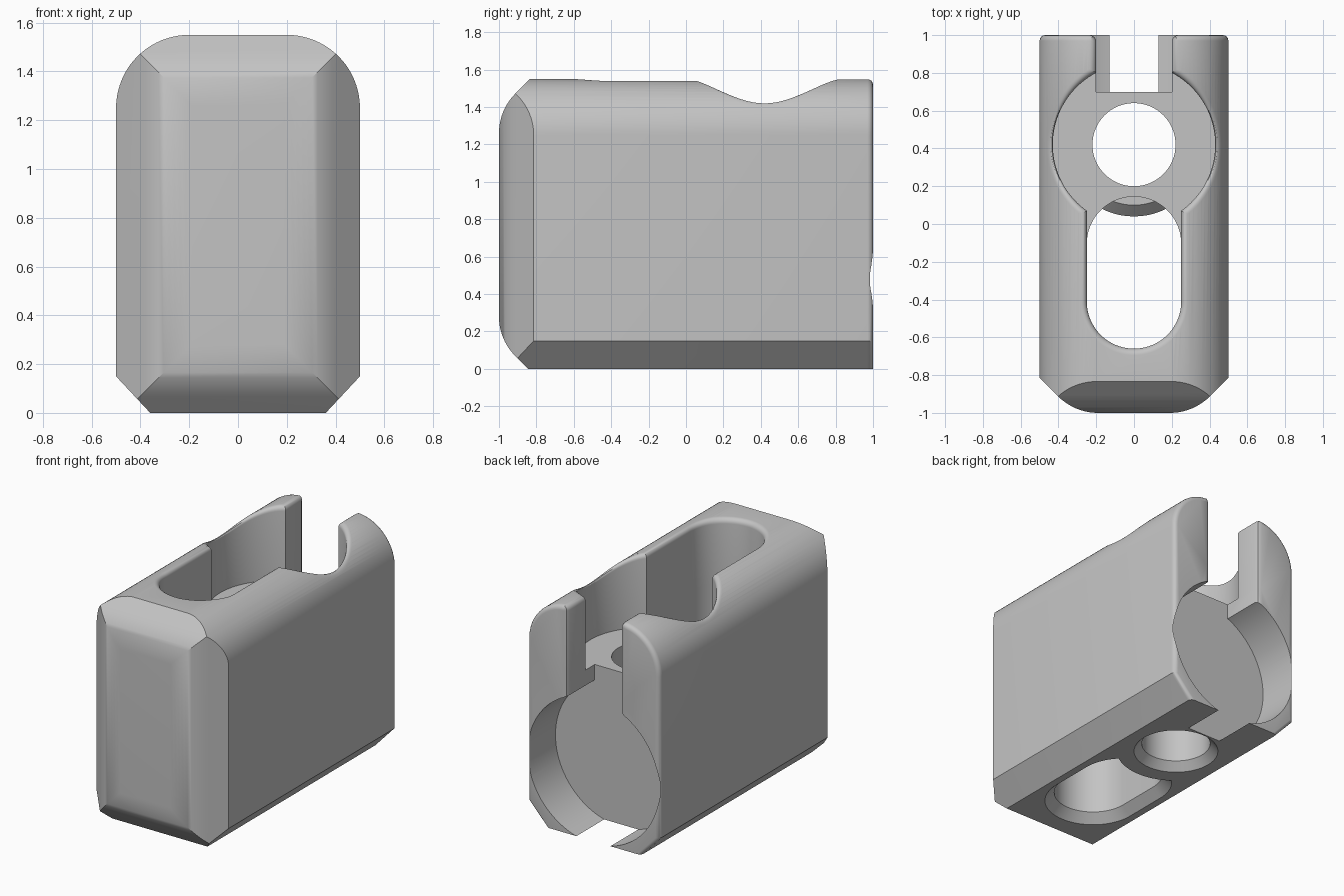
import bpy, bmesh
from math import cos, sin, acos, sqrt, radians, degrees

cube = bpy.data.objects.get("Cube")
if cube:
    bpy.data.objects.remove(cube)

HOLE_Y = 0.42      # centre of the round pocket and its hole
FILLET = 0.035     # rounding of the upper rim
FLOOR = 1.04       # height of the pocket floor


def arc(cx, cy, r, start, end, n=20):
    angles = [radians(start + (end - start) * i / n) for i in range(n + 1)]
    return [(cx + r * cos(a), cy + r * sin(a)) for a in angles]


def mirrored(half):
    """Close a right-hand half outline across the centre line."""
    return half + [(-x, y) for x, y in reversed(half) if x > 1e-5]


def loft(name, rings):
    """Solid skinned through equal-length closed rings of 3D points."""
    bm = bmesh.new()
    loops = [[bm.verts.new(p) for p in ring] for ring in rings]
    n = len(loops[0])
    for a, b in zip(loops, loops[1:]):
        for i in range(n):
            j = (i + 1) % n
            bm.faces.new((a[i], a[j], b[j], b[i]))
    bm.faces.new(loops[0])
    bm.faces.new(loops[-1])
    bmesh.ops.recalc_face_normals(bm, faces=bm.faces)
    mesh = bpy.data.meshes.new(name)
    bm.to_mesh(mesh)
    bm.free()
    obj = bpy.data.objects.new(name, mesh)
    bpy.context.collection.objects.link(obj)
    return obj


def upright(name, levels):
    """Solid from (plan outline, height) levels."""
    return loft(name, [[(x, y, z) for x, y in pts] for pts, z in levels])


def carve(target, tool, operation='DIFFERENCE'):
    bpy.ops.object.select_all(action='DESELECT')
    bpy.context.view_layer.objects.active = target
    target.select_set(True)
    mod = target.modifiers.new("carve", 'BOOLEAN')
    mod.operation = operation
    mod.solver = 'EXACT'
    mod.object = tool
    bpy.ops.object.modifier_apply(modifier=mod.name)
    bpy.data.objects.remove(tool)


def body_section(inset):
    return mirrored([(0.36 - inset, 0), (0.5 - inset, 0.15)]
                    + arc(0.2, 1.25, 0.3 - inset, 0, 90))


def top_height(x):
    over = min(max(abs(x) - 0.2, 0), 0.3)
    return 1.25 + sqrt(0.09 - over * over)


def back_gap(w):
    """Half of the rear gap, flared at the back face."""
    return [(0.2 + w + dx, y) for dx, y in
            ((0, 0.97), (0.009, 0.99), (0.03, 1.0), (0.03, 1.1))]


def keyhole(w):
    """Plan of long slot, round pocket and rear gap, grown by w."""
    r = 0.43 + w
    low = -degrees(acos((0.25 + w) / r))
    high = degrees(acos((0.2 + w) / r))
    return mirrored(arc(0, -0.41, 0.25 + w, -90, 0)
                    + arc(0, HOLE_Y, r, low, high, 40) + back_gap(w))


def stadium(w):
    return mirrored(arc(0, -0.41, 0.25 + w, -90, 0)
                    + arc(0, -0.105, 0.25 + w, 0, 90))


def disc(r):
    return arc(0, HOLE_Y, r, 0, 354.375, 63)


# Main block, rounded toward the back face
sections = [(0, -1.1), (0, 0.97)]
sections += [(0.03 * (1 - cos(radians(a))), 0.97 + 0.03 * sin(radians(a)))
             for a in (22.5, 45, 67.5, 90)]
body = loft("holder_body", [[(x, y, z) for x, z in body_section(d)]
                            for d, y in sections])

# Front end shaped by a plan outline and a side outline
plan = mirrored(arc(0.19, -0.7, 0.3, -90, -45, 10) + [(0.7, -0.614), (0.7, 1.2)])
carve(body, upright("front_plan", [(plan, -0.5), (plan, 2)]), 'INTERSECT')
side = (arc(-0.7, 1.26, 0.3, 180, 135, 10)
        + [(-0.6, 1.784), (1.2, 1.784), (1.2, -0.244), (-0.6, -0.244)]
        + arc(-0.7, 0.28, 0.3, 225, 180, 10))
carve(body, loft("front_side", [[(x, y, z) for y, z in side] for x in (-1, 1)]),
      'INTERSECT')

# Upper keyhole opening with a rounded rim that follows the curved top
rings = [[(x, y, FLOOR) for x, y in keyhole(0)]]
for step in range(7):
    t = radians(15 * step)
    w, drop = FILLET * (1 - cos(t)), FILLET * (1 - sin(t))
    rings.append([(x, y, top_height(x) - drop) for x, y in keyhole(w)])
rings.append([(x, y, 1.8) for x, y in keyhole(FILLET)])
carve(body, loft("keyhole_cutter", rings))

# Long slot through the block, bevelled below, leaving a collar by the hole
slot = upright("slot_cutter", [(stadium(0.06), -0.2), (stadium(0.06), 0),
                               (stadium(0), 0.06), (stadium(0), 1.1)])
collar = upright("collar_shape", [(disc(0.38), -0.4), (disc(0.38), 0.04),
                                  (disc(0.32), 0.1)])
carve(slot, collar)
carve(body, slot)

# Round hole with a countersink below
carve(body, upright("hole_cutter", [(disc(0.27), -0.2), (disc(0.27), 0),
                                    (disc(0.22), 0.055), (disc(0.22), 1.3)]))

# Rear gap, then the round recess in the back
gap = mirrored([(0.2, 0.7)] + back_gap(0))
carve(body, upright("gap_cutter", [(gap, 0.48), (gap, 1.1)]))
ring = arc(0, 0.48, 0.497, 0, 356.25, 95)
carve(body, loft("recess_cutter", [[(x, y, z) for x, z in ring]
                                   for y in (0.7, 1.2)]))

# Single grey finish
grey = bpy.data.materials.new("plain_grey")
grey.use_nodes = True
colour = (0.55, 0.55, 0.55, 1)
grey.diffuse_color = colour
grey.node_tree.nodes["Principled BSDF"].inputs["Base Color"].default_value = colour
body.data.materials.clear()
body.data.materials.append(grey)
for face in body.data.polygons:
    face.material_index = 0

bpy.ops.object.select_all(action='DESELECT')
body.select_set(True)
bpy.context.view_layer.objects.active = body
bpy.ops.object.shade_smooth_by_angle(angle=radians(30))
